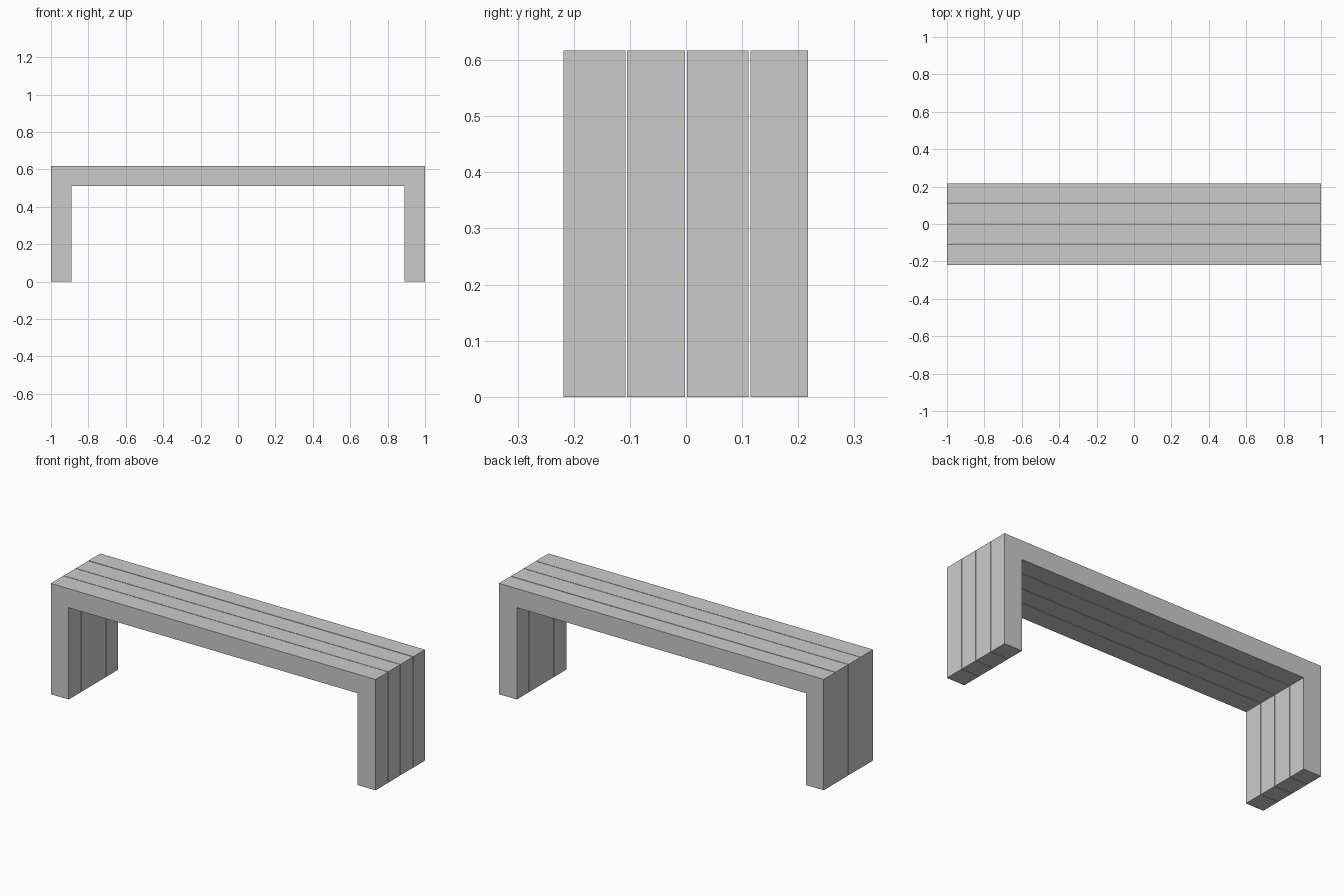
import bpy
import bmesh

if "Cube" in bpy.data.objects:
    bpy.data.objects.remove(bpy.data.objects["Cube"])

HALF_LENGTH = 1.0
INNER_X = 0.89
TOP_Z = 0.617
UNDER_Z = 0.511

# arch outline shared by all beams (x, z)
PROFILE = [(-HALF_LENGTH, 0), (-INNER_X, 0), (-INNER_X, UNDER_Z), (INNER_X, UNDER_Z),
           (INNER_X, 0), (HALF_LENGTH, 0), (HALF_LENGTH, TOP_Z), (-HALF_LENGTH, TOP_Z)]


def arch_beam(name, y0, y1):
    """Extrude the arch outline from y0 to y1."""
    bm = bmesh.new()
    face = bm.faces.new([bm.verts.new((x, y0, z)) for x, z in PROFILE])
    ext = bmesh.ops.extrude_face_region(bm, geom=[face], use_keep_orig=True)
    moved = [g for g in ext["geom"] if isinstance(g, bmesh.types.BMVert)]
    bmesh.ops.translate(bm, verts=moved, vec=(0, y1 - y0, 0))
    bmesh.ops.recalc_face_normals(bm, faces=bm.faces)
    mesh = bpy.data.meshes.new(name)
    bm.to_mesh(mesh)
    bm.free()
    bpy.context.collection.objects.link(bpy.data.objects.new(name, mesh))


# four beams side by side with narrow gaps, front to back
SPANS = [(-0.218, -0.108), (-0.105, -0.0015), (0.0015, 0.111), (0.115, 0.217)]
for i, (y0, y1) in enumerate(SPANS, 1):
    arch_beam(f"bench_beam_{i}", y0, y1)
